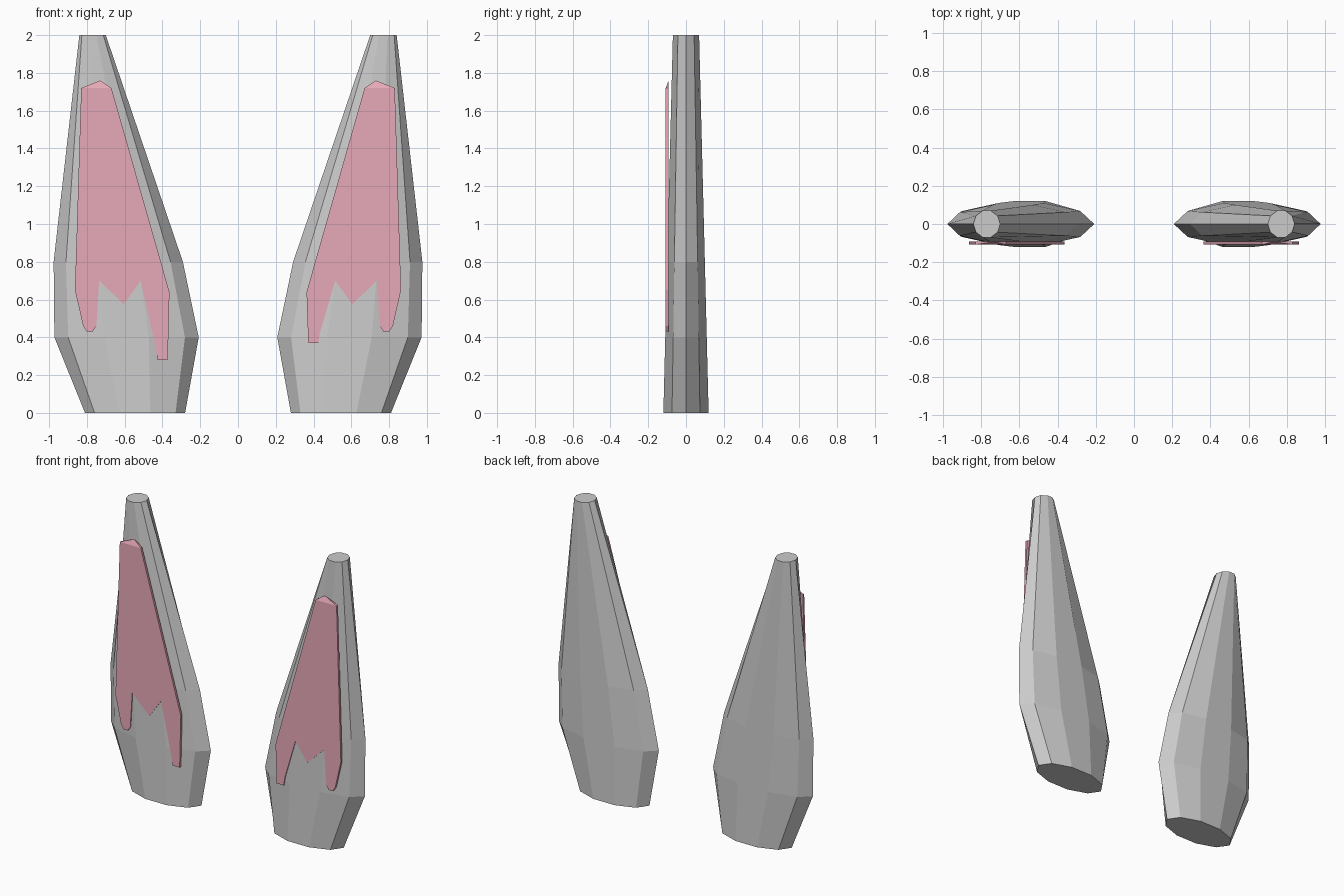
import bpy, bmesh
from math import cos, sin, pi

if "Cube" in bpy.data.objects:
    bpy.data.objects.remove(bpy.data.objects["Cube"])

SIDES = 10
# ear rings: height, centre x, half width, half depth
RINGS = [(0.0, 0.545, 0.265, 0.126),
         (0.4, 0.590, 0.382, 0.1155),
         (0.8, 0.634, 0.342, 0.105),
         (2.0, 0.770, 0.070, 0.073)]

pink = bpy.data.materials.new("pink")
pink.diffuse_color = (0.8, 0.40, 0.48, 1)
pink.use_nodes = True
pink.node_tree.nodes["Principled BSDF"].inputs["Base Color"].default_value = pink.diffuse_color


def finish(bm, name, mat=None):
    bmesh.ops.recalc_face_normals(bm, faces=bm.faces)
    me = bpy.data.meshes.new(name)
    bm.to_mesh(me)
    bm.free()
    ob = bpy.data.objects.new(name, me)
    bpy.context.collection.objects.link(ob)
    if mat:
        me.materials.append(mat)
    return ob


def ear(name, side):
    # lofted ten-sided body with flat caps
    bm = bmesh.new()
    rings = []
    for z, cx, rx, ry in RINGS:
        rings.append([bm.verts.new((side * (cx + rx * cos(2 * pi * i / SIDES)),
                                    ry * sin(2 * pi * i / SIDES), z))
                      for i in range(SIDES)])
    for a, b in zip(rings, rings[1:]):
        for i in range(SIDES):
            j = (i + 1) % SIDES
            bm.faces.new((a[i], a[j], b[j], b[i]))
    bm.faces.new(rings[0])
    bm.faces.new(rings[-1])
    return finish(bm, name)


def inner_ear(name, side, low):
    # thin plate with ragged lower edge and a sloped peak on top
    outline = [(0.83, 1.72), (0.863, 0.65), (0.82, 0.46), (0.80, 0.43),
               (0.77, 0.43), (0.75, 0.46), (0.735, 0.70), (0.605, 0.575),
               (0.515, 0.70), (0.435, low + 0.06), (0.425, low),
               (0.372, low), (0.363, 0.64), (0.67, 1.72)]
    bm = bmesh.new()
    front = [bm.verts.new((side * x, -0.1075, z)) for x, z in outline]
    back = [bm.verts.new((side * x, -0.092, z)) for x, z in outline]
    peak = bm.verts.new((side * 0.73, -0.092, 1.76))
    bm.faces.new(front)
    bm.faces.new(back)
    for i in range(len(outline) - 1):
        bm.faces.new((front[i], front[i + 1], back[i + 1], back[i]))
    bm.faces.new((front[0], front[-1], peak))
    bm.faces.new((back[0], back[-1], peak))
    for k in (0, -1):
        bm.faces.new((front[k], back[k], peak))
    return finish(bm, name, pink)


for label, side, low in (("left", -1, 0.28), ("right", 1, 0.37)):
    ear(label + "_ear", side)
    inner_ear(label + "_inner_ear", side, low)
